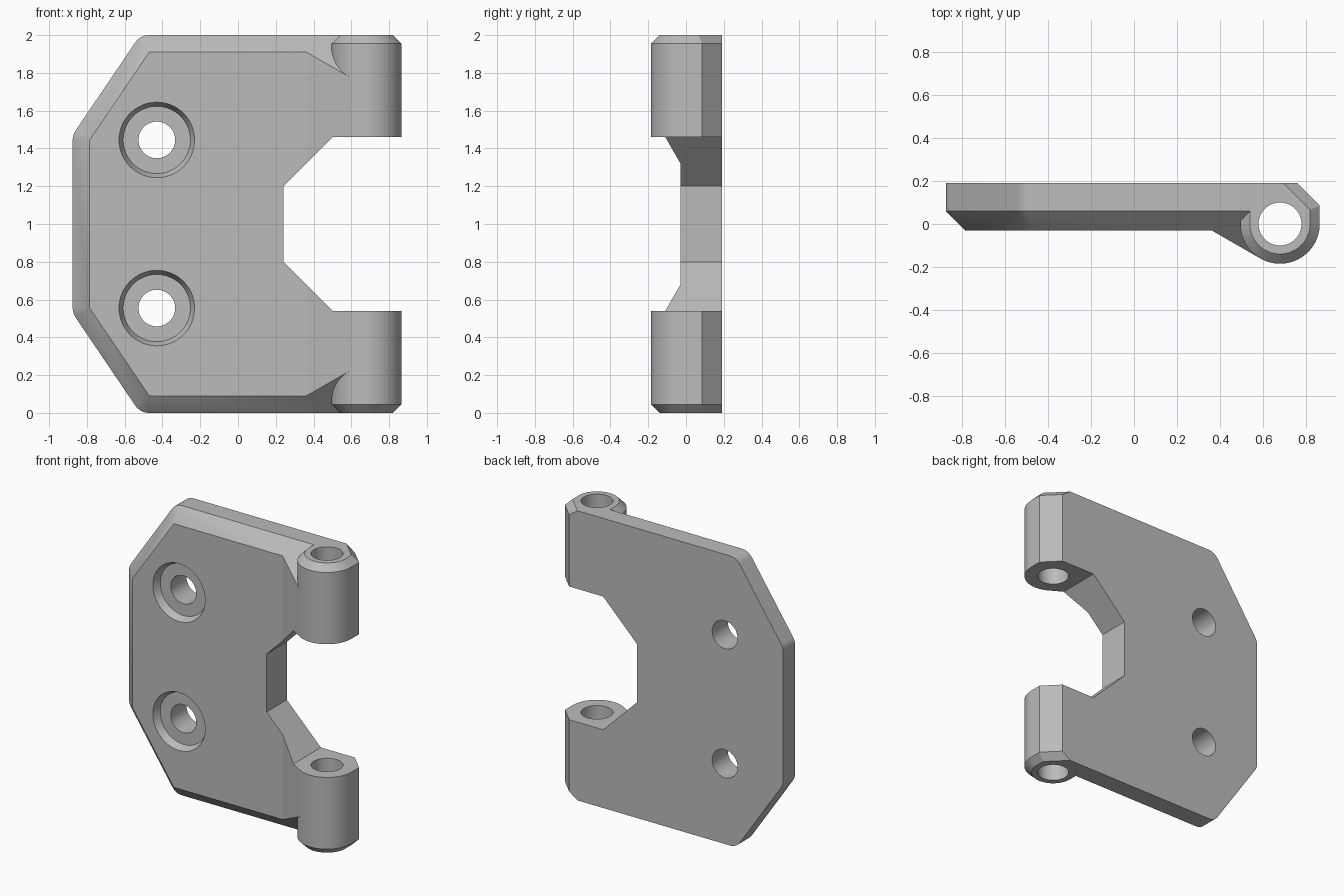
import bpy, bmesh, math
from mathutils import Vector

if "Cube" in bpy.data.objects:
    bpy.data.objects.remove(bpy.data.objects["Cube"], do_unlink=True)

GREY = (0.5, 0.5, 0.5, 1)
mat = bpy.data.materials.new("plain grey")
mat.use_nodes = True
mat.diffuse_color = GREY
mat.node_tree.nodes["Principled BSDF"].inputs["Base Color"].default_value = GREY

FRONT, MID, BACK = -0.03, 0.06, 0.19   # depth planes of the plate
BEVEL = MID - FRONT
PIN_X, KNUCKLE_R = 0.68, 0.185


def hull(name, points):
    """Convex solid around the points."""
    bm = bmesh.new()
    for p in points:
        bm.verts.new(p)
    res = bmesh.ops.convex_hull(bm, input=bm.verts[:])
    loose = {v for v in res["geom_interior"] + res["geom_unused"]
             if isinstance(v, bmesh.types.BMVert)}
    bmesh.ops.delete(bm, geom=list(loose), context="VERTS")
    bmesh.ops.dissolve_limit(bm, angle_limit=0.002, verts=bm.verts[:], edges=bm.edges[:])
    bmesh.ops.recalc_face_normals(bm, faces=bm.faces[:])
    mesh = bpy.data.meshes.new(name)
    bm.to_mesh(mesh)
    bm.free()
    mesh.materials.append(mat)
    obj = bpy.data.objects.new(name, mesh)
    bpy.context.collection.objects.link(obj)
    return obj


def combine(target, tool, operation):
    """Boolean the tool into the target and drop the tool."""
    bpy.context.view_layer.objects.active = target
    mod = target.modifiers.new("combine", "BOOLEAN")
    mod.operation, mod.solver, mod.object = operation, "EXACT", tool
    bpy.ops.object.modifier_apply(modifier=mod.name)
    bpy.data.objects.remove(tool, do_unlink=True)


def circle(r, n=64):
    return [(r * math.cos(2 * math.pi * i / n), r * math.sin(2 * math.pi * i / n))
            for i in range(n)]


def flip(points):
    """Add the copies mirrored at half height."""
    return points + [(x, y, 2 - z) for x, y, z in points]


# Plate: sharp front outline swept outwards into rounded corners
def plate_points():
    pts = [(PIN_X, FRONT, 2 - BEVEL), (PIN_X, MID, 2), (PIN_X, BACK, 2)]
    for x, z, a0, a1 in ((-0.47, 1.91, 90, 146), (-0.785, 1.445, 146, 180)):
        pts.append((x, FRONT, z))
        for i in range(9):
            a = math.radians(a0 + (a1 - a0) * i / 8)
            for y in (MID, BACK):
                pts.append((x + BEVEL * math.cos(a), y, z + BEVEL * math.sin(a)))
    return flip(pts)


hinge = hull("hinge_leaf", plate_points())

# Ramp from the plate face up to the barrel, ends following the plate bevel
ramp = [(0.362, FRONT), (0.5875, -0.16), (PIN_X, 0), (0.45, 0.03)]
combine(hinge, hull("ramp", flip([(x, y, 2 - MID + y) for x, y in ramp])), "UNION")


# Barrel: round in front, flat behind with a cut corner, bevelled ends
def barrel_section(inset):
    r = KNUCKLE_R - inset
    cut = 0.95 - inset * math.sqrt(2)
    pts = [(PIN_X + x, y) for x, y in circle(r) if y < 0.001]
    return pts + [(PIN_X + r, cut - PIN_X - r), (cut - BACK, BACK), (PIN_X - r, BACK)]


barrel = [(x, y, 2 - 0.045) for x, y in barrel_section(0)]
barrel += [(x, y, 2) for x, y in barrel_section(0.045)]
combine(hinge, hull("barrel", flip(barrel)), "UNION")

# Notch that splits the barrel into two knuckles
notch = [(0.24, 1.2), (0.5, 1.46), (1.1, 1.46)]
combine(hinge, hull("notch_cutter", flip([(x, y, z) for x, z in notch for y in (-1, 1)])),
        "DIFFERENCE")

# Pin hole through both knuckles
combine(hinge, hull("pin_cutter", [(PIN_X + x, y, z) for x, y in circle(0.1)
                                   for z in (-0.5, 2.5)]), "DIFFERENCE")

# Screw holes with a tapered recess at the front
for z0 in (0.555, 1.445):
    def ring(r, y):
        return [(-0.43 + a, y, z0 + b) for a, b in circle(r)]
    recess = ring(0.222, FRONT - 0.05) + ring(0.178, FRONT + 0.05)
    combine(hinge, hull("recess_cutter", recess), "DIFFERENCE")
    combine(hinge, hull("screw_cutter", ring(0.097, -0.5) + ring(0.097, 0.5)), "DIFFERENCE")

bpy.ops.object.select_all(action="DESELECT")
hinge.select_set(True)
bpy.context.view_layer.objects.active = hinge
bpy.ops.object.shade_smooth_by_angle(angle=math.radians(25))
